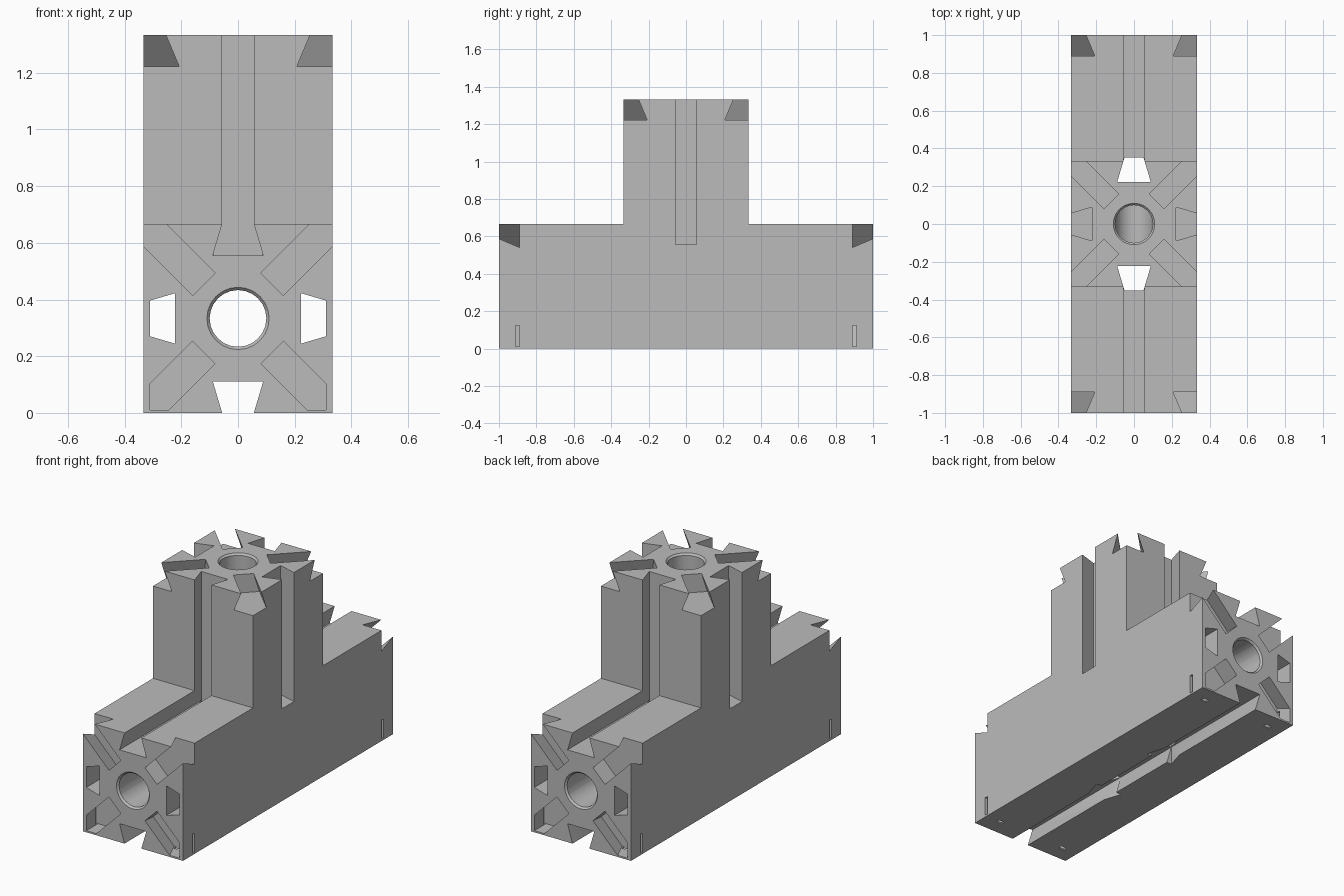
import bpy, bmesh, math
from mathutils import Vector, Matrix

if "Cube" in bpy.data.objects:
    bpy.data.objects.remove(bpy.data.objects["Cube"], do_unlink=True)

H = 1 / 3            # half width of the square bars
X, Y, Z = Vector((1, 0, 0)), Vector((0, 1, 0)), Vector((0, 0, 1))
MID = Z * H          # centre of the base bar

grey = bpy.data.materials.new("light_grey")
grey.use_nodes = True
color = (0.5, 0.5, 0.5, 1)
grey.diffuse_color = color
grey.node_tree.nodes["Principled BSDF"].inputs["Base Color"].default_value = color


def prism(name, profile, origin, v, w, start, end, taper=1.0, clips=()):
    """Extrude a profile along w, with its second axis along v."""
    u = v.cross(w)
    bm = bmesh.new()
    rings = []
    for dist, size in ((start, 1.0), (end, taper)):
        rings.append([bm.verts.new(origin + u * a * size + v * b * size + w * dist)
                      for a, b in profile])
    low, high = rings
    bm.faces.new(low)
    bm.faces.new(high)
    n = len(profile)
    for i in range(n):
        j = (i + 1) % n
        bm.faces.new((low[i], low[j], high[j], high[i]))
    for point, normal in clips:
        bmesh.ops.bisect_plane(bm, geom=bm.verts[:] + bm.edges[:] + bm.faces[:],
                               plane_co=point, plane_no=normal, clear_outer=True)
        bmesh.ops.holes_fill(bm, edges=bm.edges[:])
    bmesh.ops.recalc_face_normals(bm, faces=bm.faces[:])
    mesh = bpy.data.meshes.new(name)
    bm.to_mesh(mesh)
    bm.free()
    obj = bpy.data.objects.new(name, mesh)
    bpy.context.collection.objects.link(obj)
    return obj


def cut(*args, **kwargs):
    """Subtract a prism from the block and discard it."""
    cutter = prism("cutter", *args, **kwargs)
    mod = block.modifiers.new("cut", "BOOLEAN")
    mod.operation, mod.solver, mod.object = "DIFFERENCE", "EXACT", cutter
    bpy.ops.object.modifier_apply(modifier=mod.name)
    bpy.data.objects.remove(cutter, do_unlink=True)


def rect(a, b):
    return [(-a, -b), (a, -b), (a, b), (-a, b)]


def circle(r, n=24):
    return [(r * math.cos(math.tau * i / n), r * math.sin(math.tau * i / n))
            for i in range(n)]


# T-shaped block, drawn from the side and extruded across its width
outline = [(-1, 0), (1, 0), (1, 2 * H), (H, 2 * H), (H, 4 * H),
           (-H, 4 * H), (-H, 2 * H), (-1, 2 * H)]
block = prism("tee_connector_block", [(-a, b) for a, b in outline],
              Vector(), Z, X, -H, H)
# the profile's first axis follows Z x X = Y
block.data.materials.append(grey)
bpy.context.view_layer.objects.active = block
block.select_set(True)

dovetail = [(-.089, -.111), (.089, -.111), (.05, .02), (-.05, .02)]
closed_dovetail = [(-.089, -.111), (.089, -.111), (.063, -.023), (-.063, -.023)]

for s in (-1, 1):
    # upright grooves: front and back run right through, sides stop in the base
    cut(dovetail, Y * s * H, Y * s, Z, -.1, 1.4)
    cut(dovetail, X * s * H, X * s, Z, .556, 1.4)
    # grooves along the top of the base and enclosed channels in its sides
    cut(dovetail, Z * 2 * H, Z, Y * s, .23, 1.1)
    cut(closed_dovetail, MID + X * s * H, X * s, Y, -1.1, 1.1)
# groove under the base
cut(dovetail, Vector(), -Z, Y, -1.1, 1.1)

# round bores with chamfered mouths
cut(circle(.1), MID, Z, Y, -1.1, 1.1)
cut(circle(.1), Vector(), Y, Z, H, 1.4)
for origin, up, axis in ((MID + Y, Z, Y), (MID - Y, Z, -Y), (Z * 4 * H, Y, Z)):
    cut(circle(.1), origin, up, axis, -.011, .011, taper=1.2)

# diagonal dovetails on the three end faces
for sx in (-1, 1):
    for s in (-1, 1):
        cut(dovetail, Z * 4 * H, Z, (X * sx + Y * s).normalized(), .17, .6)
        cut(dovetail, MID + Y * s, Y * s, (X * sx + Z).normalized(), .17, .6)
        # the lower ones stay behind thin outer walls
        cut(dovetail, MID + Y * s, Y * s, (X * sx - Z).normalized(), .17, .6,
            clips=((X * sx * .31, X * sx), (Z * .01, -Z)))
        # relief slits through those walls
        cut(rect(.01, .057), Vector((sx * .32, s * .901, .068)), Z, X, -.03, .03)
        cut(rect(.02, .012), Vector((sx * .23, s * .9, 0)), Y, Z, -.02, .02)

bpy.ops.object.shade_smooth_by_angle(angle=math.radians(25))
